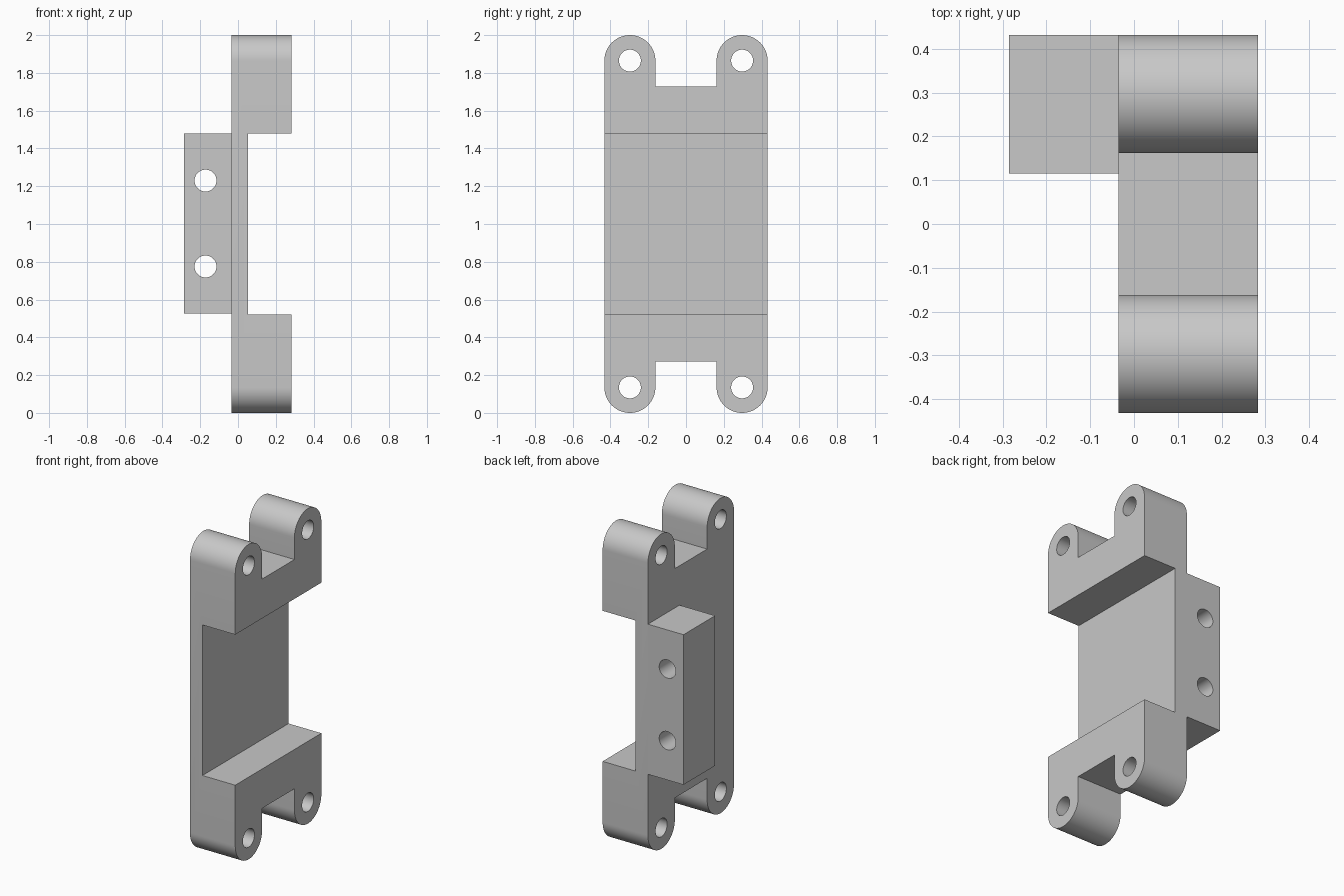
import bpy, bmesh
from math import pi, sin, cos, radians
from mathutils import Matrix, Vector

if "Cube" in bpy.data.objects:
    bpy.data.objects.remove(bpy.data.objects["Cube"], do_unlink=True)

# Main dimensions
BACK, FRONT, WEB = -0.035, 0.283, 0.053    # x of the plate, its pads and the thin web
LUG_Y, LUG_R, HOLE_R = 0.297, 0.135, 0.058
NOTCH_Z, PAD_Z = 0.272, 0.522
MID = Vector((0, 0, 1))

grey = bpy.data.materials.new("plain grey")
grey.use_nodes = True
colour = (0.58, 0.58, 0.58, 1)
grey.diffuse_color = colour
grey.node_tree.nodes["Principled BSDF"].inputs["Base Color"].default_value = colour


def make_object(name, bm):
    bmesh.ops.recalc_face_normals(bm, faces=bm.faces)
    mesh = bpy.data.meshes.new(name)
    bm.to_mesh(mesh)
    bm.free()
    mesh.materials.append(grey)
    obj = bpy.data.objects.new(name, mesh)
    bpy.context.collection.objects.link(obj)
    return obj


def box(name, low, high):
    low, high = Vector(low), Vector(high)
    bm = bmesh.new()
    bmesh.ops.create_cube(bm, size=1)
    bmesh.ops.scale(bm, vec=high - low, verts=bm.verts)
    bmesh.ops.translate(bm, vec=(low + high) / 2, verts=bm.verts)
    return make_object(name, bm)


def rod(name, centre, axis):
    bm = bmesh.new()
    turn = Matrix.Rotation(pi / 2, 4, "Y" if axis == "X" else "X")
    bmesh.ops.create_cone(bm, cap_ends=True, segments=48, radius1=HOLE_R, radius2=HOLE_R,
                          depth=2, matrix=Matrix.Translation(centre) @ turn)
    return make_object(name, bm)


def combine(target, other, operation):
    other.hide_render = True
    mod = target.modifiers.new(operation.lower(), "BOOLEAN")
    mod.operation, mod.object, mod.solver = operation, other, "EXACT"
    bpy.context.view_layer.objects.active = target
    bpy.ops.object.modifier_apply(modifier=mod.name)
    bpy.data.objects.remove(other, do_unlink=True)


# Body: outline with four rounded lugs, extruded along x
top_right = [(LUG_Y + LUG_R * cos(a), 1 - LUG_R + LUG_R * sin(a))
             for a in (pi * i / 32 for i in range(33))]
top_right.append((LUG_Y - LUG_R, 1 - NOTCH_Z))
top = top_right + [(-y, z) for y, z in reversed(top_right)]
outline = top + [(-y, -z) for y, z in top]
bm = bmesh.new()
face = bm.faces.new([bm.verts.new(Vector((BACK, y, z)) + MID) for y, z in outline])
side = bmesh.ops.extrude_face_region(bm, geom=[face])
bmesh.ops.translate(bm, vec=(FRONT - BACK, 0, 0),
                    verts=[v for v in side["geom"] if isinstance(v, bmesh.types.BMVert)])
body = make_object("bracket_body", bm)

# Side block, flush with the body's rear edge
block = box("side_block", (-0.285, 0.115, 0.525), (0, LUG_Y + LUG_R, 1.478))
combine(body, block, "UNION")

# Wide recess between the pads
recess = box("recess_cutter", (WEB, -1, PAD_Z), (1, 1, 2 - PAD_Z))
combine(body, recess, "DIFFERENCE")

# Lug holes along x, then block holes along y
for y in (-LUG_Y, LUG_Y):
    for z in (LUG_R, 2 - LUG_R):
        combine(body, rod("lug_hole_cutter", (0, y, z), "X"), "DIFFERENCE")
for z in (0.775, 1.23):
    combine(body, rod("block_hole_cutter", (-0.172, 0.3, z), "Y"), "DIFFERENCE")

# Smooth rounded walls, sharp edges elsewhere
bpy.ops.object.select_all(action="DESELECT")
body.select_set(True)
bpy.context.view_layer.objects.active = body
bpy.ops.object.shade_smooth_by_angle(angle=radians(30))
